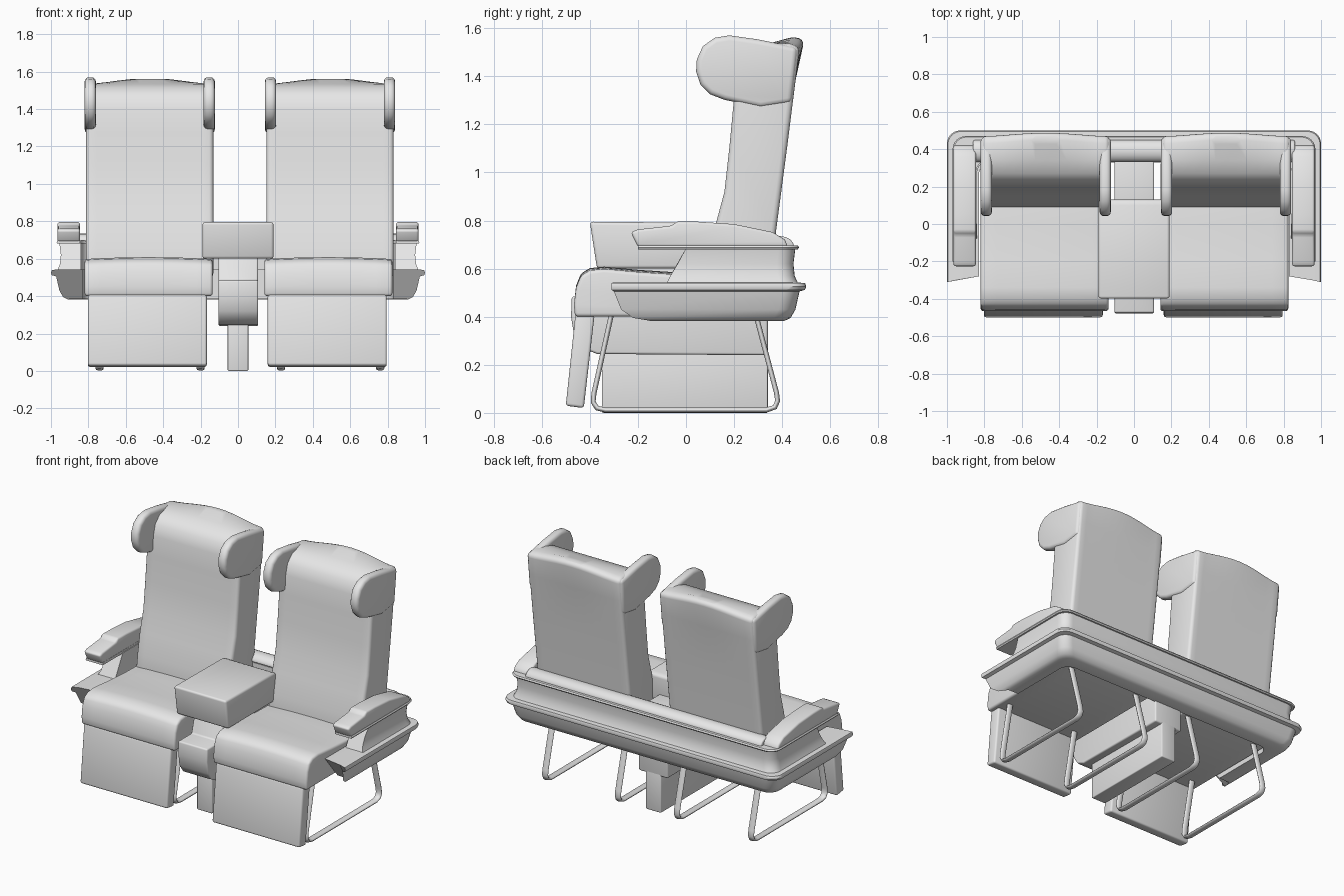
import bpy, bmesh, math

cube = bpy.data.objects.get("Cube")
if cube:
    bpy.data.objects.remove(cube, do_unlink=True)

grey = bpy.data.materials.new("plain_grey")
grey.use_nodes = True
grey.diffuse_color = (0.8, 0.8, 0.8, 1)
grey.node_tree.nodes["Principled BSDF"].inputs["Base Color"].default_value = (0.8, 0.8, 0.8, 1)


def finish(name, bm, bevel=0.0):
    """Bevel sharp edges, then make a smooth-shaded object."""
    bmesh.ops.recalc_face_normals(bm, faces=bm.faces)
    if bevel:
        sharp = [e for e in bm.edges if e.is_manifold and e.calc_face_angle() > 0.6]
        bmesh.ops.bevel(bm, geom=sharp, offset=bevel, segments=3, profile=0.5,
                        affect='EDGES', clamp_overlap=True)
    mesh = bpy.data.meshes.new(name)
    bm.to_mesh(mesh)
    bm.free()
    mesh.materials.append(grey)
    ob = bpy.data.objects.new(name, mesh)
    bpy.context.collection.objects.link(ob)
    bpy.ops.object.select_all(action='DESELECT')
    ob.select_set(True)
    bpy.context.view_layer.objects.active = ob
    bpy.ops.object.shade_smooth_by_angle(angle=math.radians(40))
    return ob


def skin(bm, rows, closed_rows=True):
    """Join rows of points into a capped tube."""
    rows = [[bm.verts.new(p) for p in row] for row in rows]
    n = len(rows[0])
    for a, b in zip(rows, rows[1:]):
        for i in range(n):
            j = (i + 1) % n
            bm.faces.new((a[i], a[j], b[j], b[i]))
    bm.faces.new(rows[0])
    bm.faces.new(rows[-1])


def prism(name, profile, x0, x1, bevel=0.0, steps=1, shape=None):
    """Extrude a side profile (y, z) across x, optionally reshaping it."""
    rows = []
    for k in range(steps + 1):
        t = k / steps
        row = []
        for y, z in profile:
            if shape:
                y, z = shape(2 * t - 1, y, z)
            row.append((x0 + (x1 - x0) * t, y, z))
        rows.append(row)
    bm = bmesh.new()
    skin(bm, rows)
    return finish(name, bm, bevel)


def surround(name, section, radius=0.07):
    """Sweep a section (outward offset, z, front y) round the sides and back."""
    columns = []
    for u, z, front in section:
        cx, cy = 0.83 + u - radius, 0.33 + u - radius
        half = [(0.83 + u, front, z)]
        for k in range(7):
            a = math.pi / 2 * k / 6
            half.append((cx + radius * math.cos(a), cy + radius * math.sin(a), z))
        columns.append(half + [(-x, y, h) for x, y, h in reversed(half)])
    bm = bmesh.new()
    skin(bm, list(zip(*columns)))
    return finish(name, bm)


def crown(t, y, z):
    """Arch the middle of the backrest top."""
    w = (1 - t * t) ** 2
    if z > 1.4 and y > 0.4:
        return y + 0.02 * w, z + 0.03 * w
    return y, z


def puff(t, y, z):
    """Crown the cushion gently across its width."""
    return y, z + (0.01 * (1 - t * t) if z > 0.5 else 0)


# Side profiles
cushion = [(-0.462, 0.4), (-0.466, 0.45), (-0.457, 0.52), (-0.437, 0.57),
           (-0.4, 0.592), (-0.34, 0.598), (-0.2, 0.585), (0, 0.572),
           (0.33, 0.565), (0.33, 0.4)]
backrest = [(0.08, 0.5), (0.1, 0.65), (0.125, 0.79), (0.16, 0.92), (0.18, 1.1),
            (0.197, 1.28), (0.205, 1.4), (0.225, 1.47), (0.27, 1.515),
            (0.34, 1.535), (0.43, 1.535), (0.472, 1.52), (0.455, 1.38),
            (0.42, 1.1), (0.375, 0.76), (0.35, 0.5)]
wing = [(0.465, 1.52), (0.3, 1.553), (0.18, 1.57), (0.12, 1.56), (0.07, 1.525),
        (0.045, 1.47), (0.042, 1.42), (0.06, 1.365), (0.1, 1.325), (0.16, 1.302),
        (0.31, 1.27), (0.44, 1.29)]
leg_rest = [(-0.46, 0.41), (-0.5, 0.03), (-0.425, 0.02), (-0.38, 0.41)]

# Two seats
for side, cx in (("right", -0.472), ("left", 0.492)):
    prism(side + "_backrest", backrest, cx - 0.34, cx + 0.34, 0.022, 12, crown)
    for edge, x in (("outer", cx - 0.318), ("inner", cx + 0.318)):
        prism(f"{side}_{edge}_head_wing", wing, x - 0.03, x + 0.03, 0.022)
    mid = -0.478 if side == "right" else 0.483
    prism(side + "_cushion", cushion, mid - 0.342, mid + 0.342, 0.015, 8, puff)
    mid = -0.485 if side == "right" else 0.477
    prism(side + "_leg_rest", leg_rest, mid - 0.318, mid + 0.318, 0.012)

# Centre console with its armrest and floor pillar
prism("console", [(-0.475, 0.485), (-0.478, 0.4), (-0.465, 0.32), (-0.43, 0.27),
                  (-0.37, 0.245), (0.34, 0.24), (0.34, 0.66), (0.1, 0.66),
                  (0.05, 0.62), (-0.3, 0.62), (-0.34, 0.485)], -0.105, 0.108, 0.01)
prism("centre_armrest", [(-0.4, 0.795), (-0.37, 0.6), (0.1, 0.6), (0.13, 0.62),
                         (0.13, 0.78), (0.1, 0.79)], -0.19, 0.19, 0.014)
prism("pillar", [(-0.35, 0.26), (-0.35, 0), (0.34, 0), (0.34, 0.26)],
      -0.055, 0.055, 0.006)

# Surround shell: lower tray with rim, recessed band, upper lip
surround("lower_tray", [(0, 0.385, -0.15), (0.08, 0.383, -0.15), (0.105, 0.395, -0.22),
                        (0.125, 0.43, -0.27), (0.142, 0.505, -0.3),
                        (0.165, 0.512, -0.31), (0.17, 0.525, -0.31),
                        (0.165, 0.54, -0.31), (0.12, 0.543, -0.3), (0, 0.543, -0.28)])
surround("recessed_band", [(0.01, 0.54, -0.08), (0.135, 0.54, -0.08),
                           (0.122, 0.57, -0.065), (0.117, 0.62, -0.035),
                           (0.125, 0.685, 0), (0.01, 0.685, 0)])
surround("upper_lip", [(0.015, 0.68, -0.2), (0.135, 0.68, -0.2), (0.14, 0.688, -0.2),
                       (0.135, 0.697, -0.2), (0.015, 0.697, -0.2)])

# Rounded roll along the back
roll = [(0.39 - 0.06 * math.cos(math.pi * k / 8),
         0.69 + 0.045 * math.sin(math.pi * k / 8)) for k in range(9)]
prism("rear_roll", roll, -0.86, 0.86, 0.008)

# Outer armrest pads
pad = [(-0.23, 0.752), (-0.2, 0.69), (0.425, 0.69), (0.41, 0.722), (0.36, 0.752),
       (0.2, 0.785), (0.05, 0.795), (-0.04, 0.796), (-0.06, 0.778), (-0.2, 0.763)]
for side, s in (("right", -1), ("left", 1)):
    prism(side + "_armrest", pad, s * 0.845, s * 0.965, 0.012)

# Bent floor legs
path = [(-0.31, 0.41), (-0.383, 0.08), (-0.386, 0.045), (-0.37, 0.02), (-0.335, 0.012),
        (0.335, 0.012), (0.37, 0.024), (0.381, 0.05), (0.376, 0.085), (0.29, 0.41)]
for i, x in enumerate((-0.74, -0.2, 0.23, 0.76)):
    curve = bpy.data.curves.new(f"floor_leg_{i + 1}", 'CURVE')
    curve.dimensions = '3D'
    curve.bevel_depth = 0.011
    curve.bevel_resolution = 3
    curve.use_fill_caps = True
    spline = curve.splines.new('POLY')
    spline.points.add(len(path) - 1)
    for p, (y, z) in zip(spline.points, path):
        p.co = (0, y, z, 1)
    curve.materials.append(grey)
    leg = bpy.data.objects.new(curve.name, curve)
    leg.location.x = x
    leg.scale.x = 2
    bpy.context.collection.objects.link(leg)
